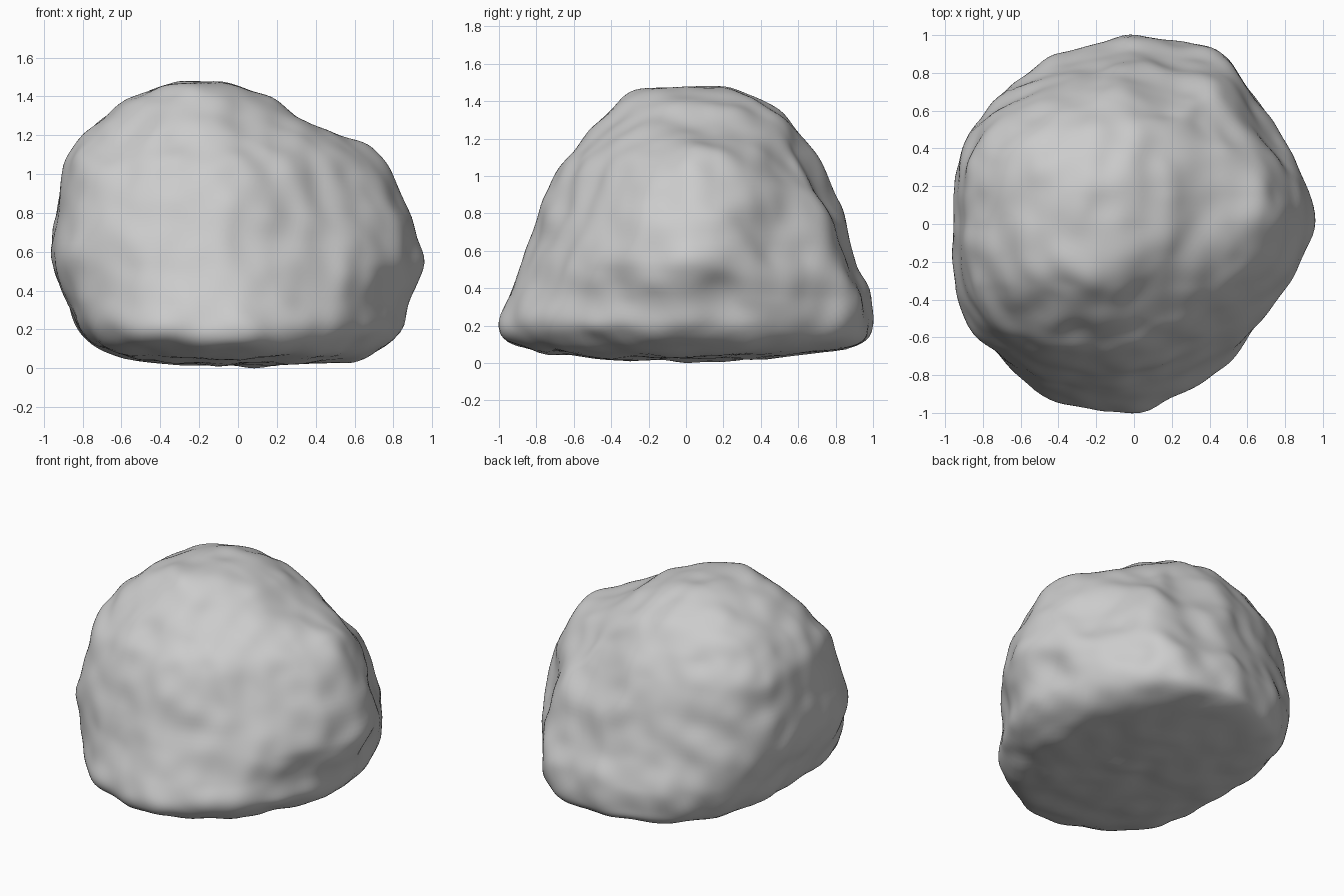
import bpy, bmesh, math
from mathutils import Vector, noise

cube = bpy.data.objects.get("Cube")
if cube:
    bpy.data.objects.remove(cube, do_unlink=True)

# Levels from base to crown: height, min x, max x, min y, max y
LEVELS = [
    (0, 0, 0, 0, 0),
    (.02, -.42, .57, -.52, .47),
    (.08, -.7, .74, -.91, .93),
    (.19, -.82, .86, -1.01, 1.01),
    (.36, -.89, .9, -.94, .99),
    (.55, -.96, .96, -.87, .9),
    (.8, -.92, .88, -.79, .84),
    (1.02, -.9, .76, -.69, .75),
    (1.15, -.82, .62, -.58, .67),
    (1.28, -.69, .35, -.47, .57),
    (1.38, -.55, .18, -.37, .43),
    (1.45, -.39, -.03, -.24, .27),
    (1.47, -.26, -.26, .08, .08),
]
# Plan outline radius at equal angle steps, counter-clockwise from +x
OUTLINE = [1, .99, .99, .98, 1.04, .98, 1, .98, 1.01, 1.04, 1.06, 1.02,
           1, 1.03, 1.09, 1.1, 1.07, 1.02, 1, .94, .92, .93, .94, .96]
# Local lumps and hollows: centre, radius, outward push
LUMPS = [
    ((.66, .03, 1.08), .22, .02),
    ((.74, .47, .66), .22, -.07),
    ((.5, .52, 1.08), .2, -.03),
    ((.25, .65, 1.02), .25, -.07),
    ((.42, .1, 1.22), .16, -.04),
    ((.45, -.5, .8), .3, -.05),
    ((.7, -.4, .35), .2, -.03),
    ((.9, .2, .32), .18, -.04),
    ((.05, -.8, .6), .17, -.03),
    ((-.8, -.5, .75), .2, .02),
]


def spline(a, b, c, d, t):
    """Smooth interpolation between b and c."""
    return b + .5 * t * (c - a + t * (2*a - 5*b + 4*c - d + t * (3*(b - c) + d - a)))


def level_at(t):
    s = min(max(t, 0), 1) * (len(LEVELS) - 1)
    i = min(int(s), len(LEVELS) - 2)
    rows = [LEVELS[min(max(i + k, 0), len(LEVELS) - 1)] for k in (-1, 0, 1, 2)]
    return [spline(*vals, s - i) for vals in zip(*rows)]


def outline_at(angle):
    s = angle / math.tau * len(OUTLINE)
    i = math.floor(s)
    return spline(*[OUTLINE[(i + k) % len(OUTLINE)] for k in (-1, 0, 1, 2)], s - i)


def boulder_point(direction):
    angle = math.atan2(direction.y, direction.x)
    t = math.acos(max(-1, min(1, -direction.z))) / math.pi
    z, left, right, front, back = level_at(t)
    r = outline_at(angle)
    return Vector(((left + right) / 2 + (right - left) / 2 * r * math.cos(angle),
                   (front + back) / 2 + (back - front) / 2 * r * math.sin(angle), z))


# Boulder body
bm = bmesh.new()
bmesh.ops.create_icosphere(bm, subdivisions=6, radius=1)
for v in bm.verts:
    v.co = boulder_point(v.co.normalized())
for _ in range(6):
    bmesh.ops.smooth_vert(bm, verts=bm.verts, factor=.5,
                          use_axis_x=True, use_axis_y=True, use_axis_z=True)
bm.normal_update()

# Weathered surface: lumps, hollows and soft noise along the normals
for v in bm.verts:
    push = sum(depth * math.exp(-((v.co - Vector(c)).length / radius) ** 2)
               for c, radius, depth in LUMPS)
    push += .012 * noise.noise(v.co * 3.5) + .018 * noise.noise(v.co * 6)
    v.co += v.normal * push

# Rest on the ground
ground = min(v.co.z for v in bm.verts)
bmesh.ops.translate(bm, verts=bm.verts, vec=(0, 0, -ground))

mesh = bpy.data.meshes.new("boulder")
bm.to_mesh(mesh)
bm.free()
boulder = bpy.data.objects.new("boulder", mesh)
bpy.context.collection.objects.link(boulder)
mesh.shade_smooth()

# Stone colour
stone = bpy.data.materials.new("light_grey_stone")
stone.use_nodes = True
stone.diffuse_color = (.6, .6, .6, 1)
stone.node_tree.nodes["Principled BSDF"].inputs["Base Color"].default_value = (.6, .6, .6, 1)
mesh.materials.append(stone)
